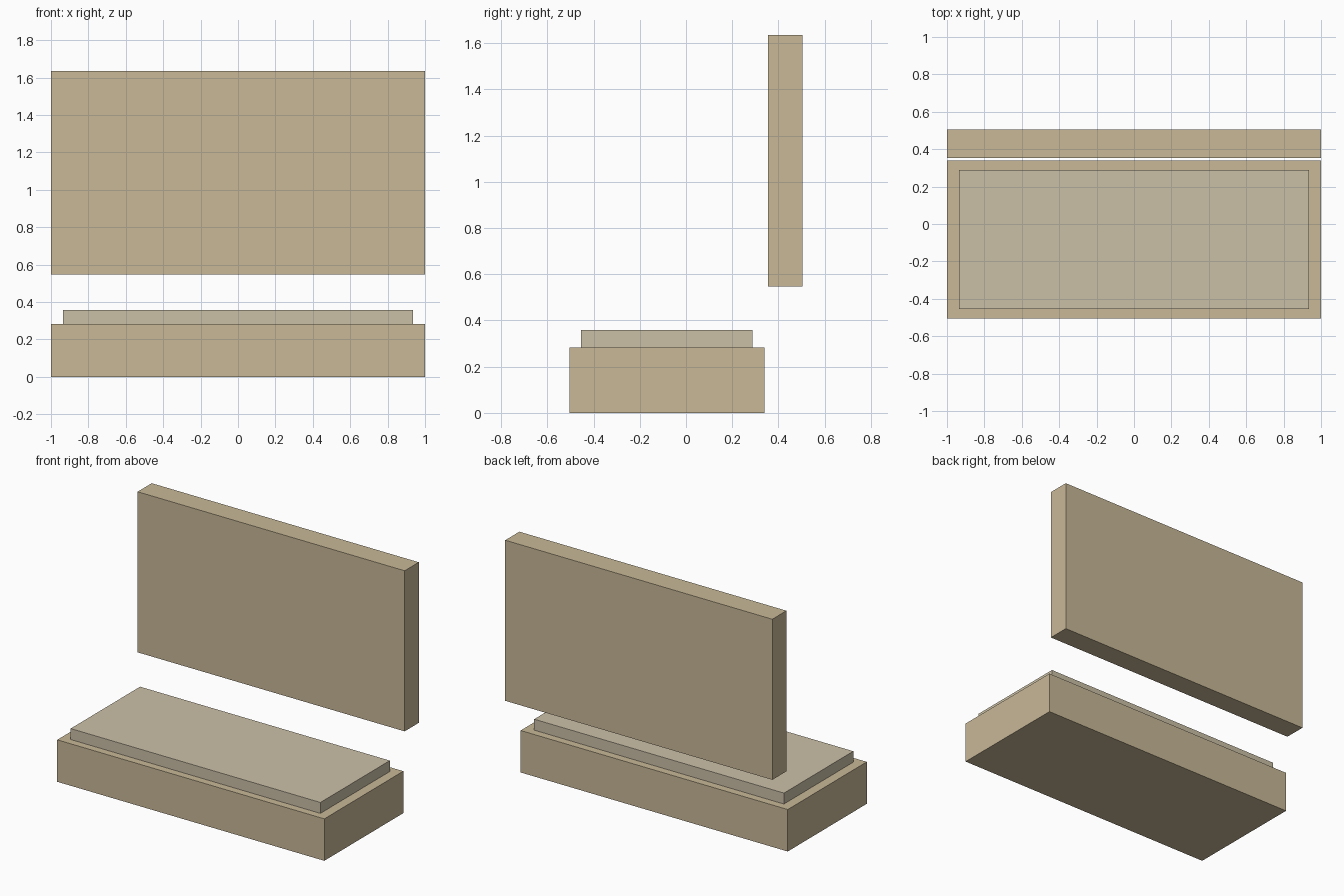
import bpy

if "Cube" in bpy.data.objects:
    bpy.data.objects.remove(bpy.data.objects["Cube"])


def material(name, color):
    mat = bpy.data.materials.new(name)
    mat.diffuse_color = color
    mat.use_nodes = True
    mat.node_tree.nodes["Principled BSDF"].inputs["Base Color"].default_value = mat.diffuse_color
    return mat


def box(name, lo, hi, mat):
    """Axis-aligned box between two corners."""
    centre = [(a + b) / 2 for a, b in zip(lo, hi)]
    bpy.ops.mesh.primitive_cube_add(size=1, location=centre)
    obj = bpy.context.object
    obj.name = name
    obj.scale = [b - a for a, b in zip(lo, hi)]
    bpy.ops.object.transform_apply(location=False, rotation=False, scale=True)
    obj.data.materials.append(mat)
    return obj


tan = material("tan", (0.58, 0.48, 0.31, 1))
pale_tan = material("pale_tan", (0.60, 0.53, 0.39, 1))

# Base block with an inset slab on top
box("base", (-1, -0.505, 0), (1, 0.34, 0.284), tan)
box("seat_slab", (-0.935, -0.454, 0.284), (0.935, 0.288, 0.358), pale_tan)

# Upright panel floating behind the base
box("back_panel", (-1, 0.354, 0.548), (1, 0.505, 1.635), tan)
